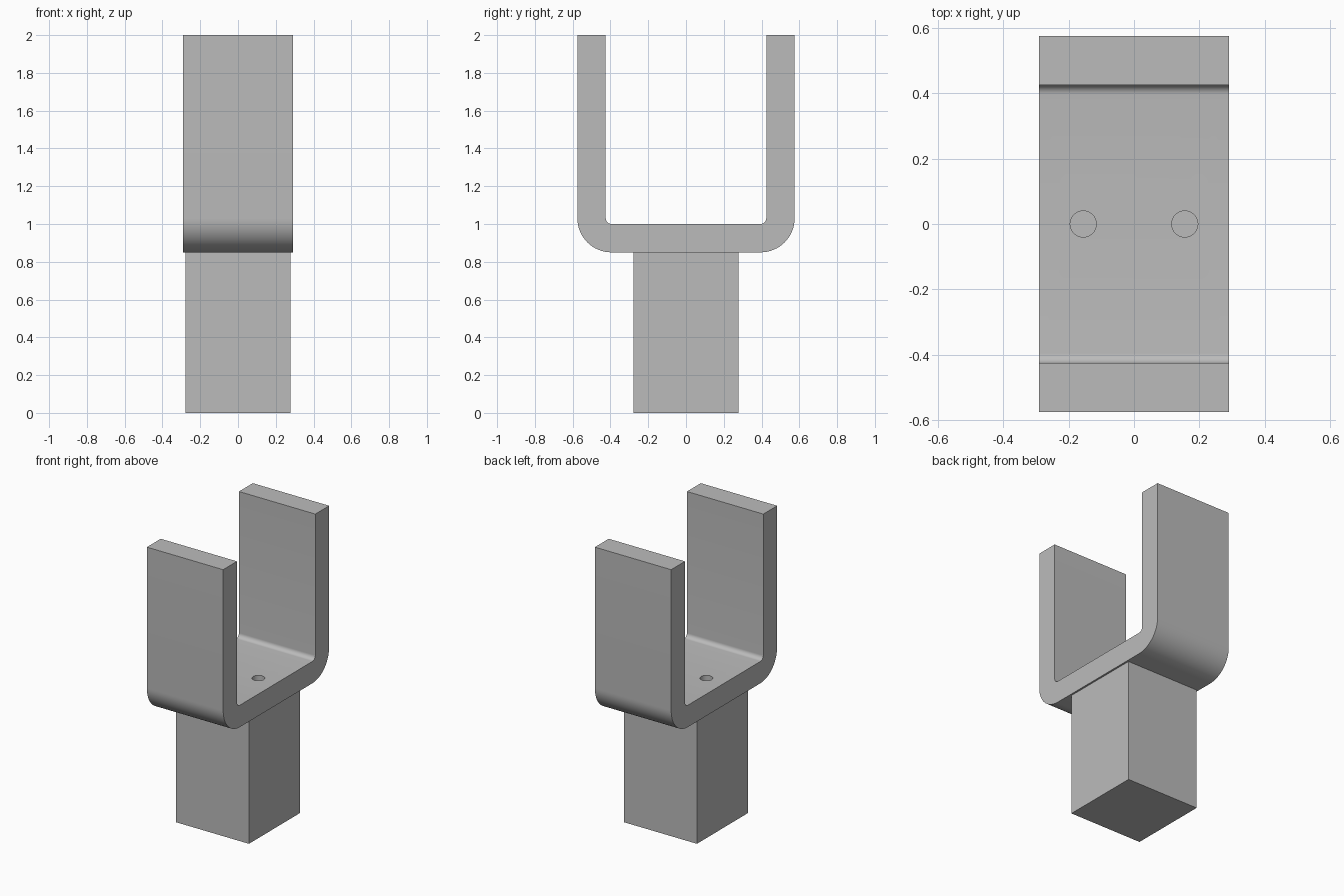
import bpy, bmesh, math

if "Cube" in bpy.data.objects:
    bpy.data.objects.remove(bpy.data.objects["Cube"])

steel = bpy.data.materials.new("steel grey")
steel.use_nodes = True
colour = (0.5, 0.5, 0.5, 1)
steel.diffuse_color = colour
steel.node_tree.nodes["Principled BSDF"].inputs["Base Color"].default_value = colour

HALF_WIDTH = 0.29
OUTER, INNER = 0.575, 0.425
BASE, FLOOR, TOP = 0.85, 1.0, 2.0


def arc(cy, cz, radius, start, end, steps=16):
    """Points along an arc in the y-z plane, angles in degrees."""
    angles = [math.radians(start + (end - start) * i / steps) for i in range(steps + 1)]
    return [(cy + radius * math.cos(a), cz + radius * math.sin(a)) for a in angles]


def add_object(name, bm):
    bmesh.ops.recalc_face_normals(bm, faces=bm.faces)
    mesh = bpy.data.meshes.new(name)
    bm.to_mesh(mesh)
    bm.free()
    mesh.materials.append(steel)
    obj = bpy.data.objects.new(name, mesh)
    bpy.context.collection.objects.link(obj)
    return obj


# U-shaped bracket: half profile with bent corner, mirrored and extruded in x
r_out, r_in = 0.18, 0.03
outer = [(OUTER, TOP)] + arc(OUTER - r_out, BASE + r_out, r_out, 0, -90)
inner = arc(INNER - r_in, FLOOR + r_in, r_in, -90, 0, 8) + [(INNER, TOP)]
mirror = lambda pts: [(-y, z) for y, z in reversed(pts)]
profile = outer + mirror(outer) + mirror(inner) + inner

bm = bmesh.new()
face = bm.faces.new([bm.verts.new((-HALF_WIDTH, y, z)) for y, z in profile])
extruded = bmesh.ops.extrude_face_region(bm, geom=[face])["geom"]
moved = [g for g in extruded if isinstance(g, bmesh.types.BMVert)]
bmesh.ops.translate(bm, verts=moved, vec=(2 * HALF_WIDTH, 0, 0))
bracket = add_object("bracket", bm)

# Two screw holes through the bracket floor
for side, label in ((-1, "right"), (1, "left")):
    bpy.ops.mesh.primitive_cylinder_add(vertices=32, radius=0.04, depth=0.4,
                                        location=(side * 0.155, 0, (BASE + FLOOR) / 2))
    cutter = bpy.context.object
    cutter.name = label + "_hole_cutter"
    cutter.data.materials.append(steel)
    cut = bracket.modifiers.new(label + "_hole", "BOOLEAN")
    cut.object = cutter
    cut.solver = "EXACT"
    bpy.context.view_layer.objects.active = bracket
    bpy.ops.object.modifier_apply(modifier=cut.name)
    bpy.data.objects.remove(cutter)

bpy.ops.object.select_all(action="DESELECT")
bracket.select_set(True)
bpy.context.view_layer.objects.active = bracket
bpy.ops.object.shade_smooth_by_angle(angle=math.radians(30))

# Square post under the bracket
bm = bmesh.new()
bmesh.ops.create_cube(bm, size=1)
bmesh.ops.scale(bm, vec=(0.555, 0.555, BASE), verts=bm.verts)
bmesh.ops.translate(bm, vec=(0, 0, BASE / 2), verts=bm.verts)
add_object("post", bm)
